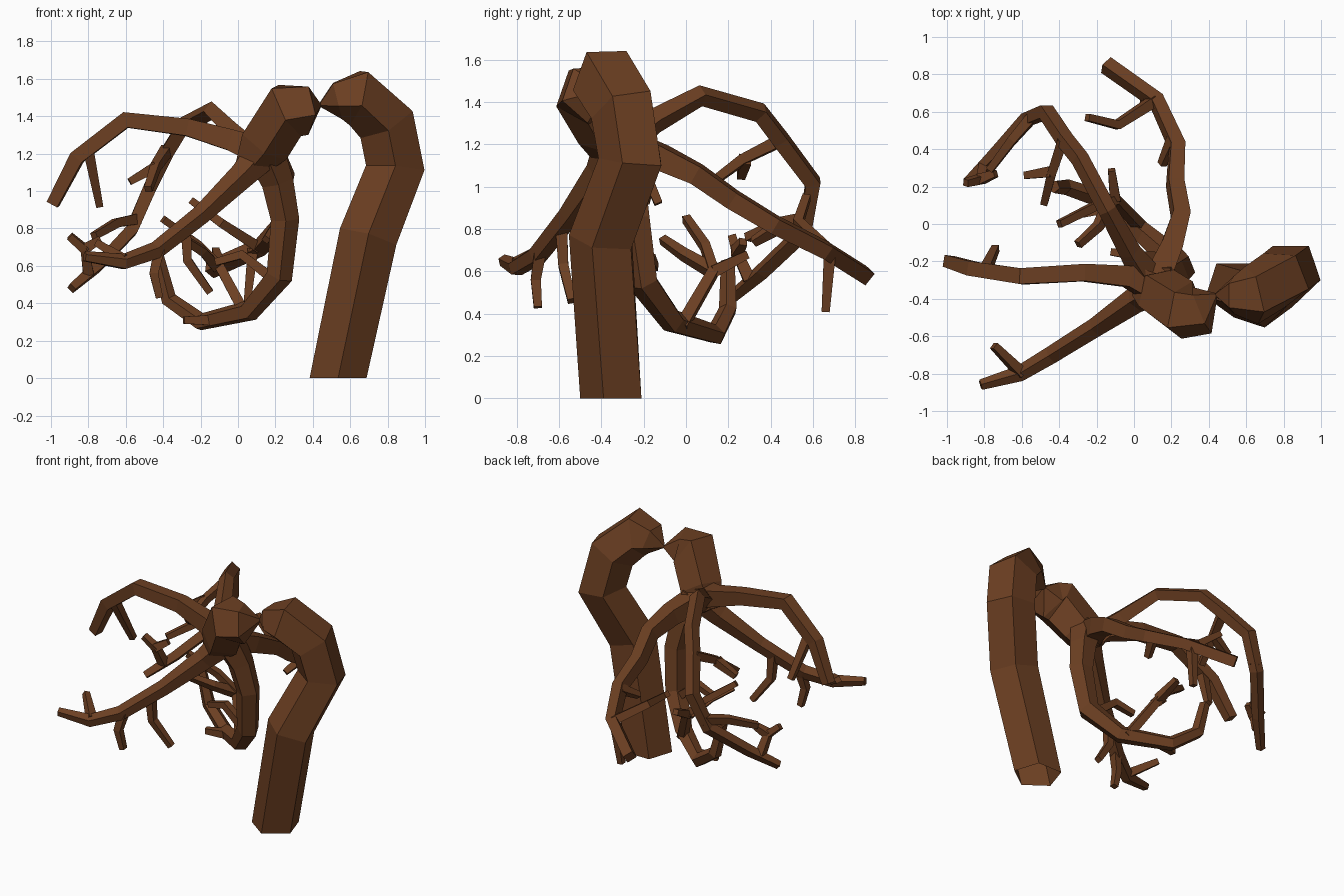
import bpy, bmesh, math
from mathutils import Vector

bark = bpy.data.materials.new("bark")
bark.diffuse_color = (0.15, 0.05, 0.016, 1)


def limb(name, pts, sides=4, phase=0.0, flat_base=False):
    """Faceted tapering tube; each point is (x, y, z, radius)."""
    P = [Vector(p[:3]) for p in pts]
    n = len(P)
    bm = bmesh.new()
    rings, prev, ref = [], None, None
    for i in range(n):
        a = (P[i] - P[max(i - 1, 0)]).normalized()
        b = (P[min(i + 1, n - 1)] - P[i]).normalized()
        t = (a + b).normalized()
        if i == 0 and flat_base:
            t = Vector((0, 0, 1))
        if prev is None:
            ref = Vector((0, -1, 0))
            if abs(t.y) > 0.8:
                ref = Vector((0, 0, 1))
        else:
            ref = prev.rotation_difference(t) @ ref
        ref = (ref - t * ref.dot(t)).normalized()
        side = t.cross(ref)
        prev = t
        ring = []
        for k in range(sides):
            w = phase + 2 * math.pi * k / sides
            ring.append(bm.verts.new(P[i] + pts[i][3] * (ref * math.cos(w) + side * math.sin(w))))
        rings.append(ring)
    for r, s in zip(rings, rings[1:]):
        for k in range(sides):
            j = (k + 1) % sides
            bm.faces.new((r[k], r[j], s[j], s[k]))
    if not flat_base:
        bm.faces.new(rings[0][::-1])
    bm.faces.new(rings[-1])
    bmesh.ops.recalc_face_normals(bm, faces=bm.faces)
    me = bpy.data.meshes.new(name)
    bm.to_mesh(me)
    bm.free()
    me.materials.append(bark)
    ob = bpy.data.objects.new(name, me)
    bpy.context.collection.objects.link(ob)
    return ob


# Arched trunk, pinched at the top of the arch, open at the foot
limb("trunk", [(.535, -.34, 0, .16), (.695, -.39, .75, .165), (.84, -.25, 1.12, .165),
               (.79, -.29, 1.37, .165), (.64, -.38, 1.51, .165), (.53, -.38, 1.49, .11),
               (.44, -.38, 1.46, .012), (.36, -.46, 1.44, .14),
               (.26, -.46, 1.44, .165), (.14, -.37, 1.25, .145), (.05, -.34, 1.12, .08)],
     5, 0, True)

# Main branches
q = math.pi / 4
limb("front_branch", [(.13, -.34, 1.2, .10), (.02, -.4, 1.08, .075), (-.2, -.55, .87, .055),
                      (-.44, -.7, .68, .05), (-.61, -.8, .62, .045), (-.82, -.86, .65, .03)], 5)
limb("left_branch", [(.1, -.34, 1.22, .10), (-.03, -.28, 1.27, .08), (-.27, -.26, 1.34, .065),
                     (-.6, -.28, 1.38, .06), (-.86, -.24, 1.18, .055), (-.99, -.2, .93, .045)], 4, q)
limb("back_branch", [(.08, -.3, 1.2, .09), (-.02, -.15, 1.31, .06), (-.14, .07, 1.43, .05),
                     (-.29, .35, 1.35, .05), (-.37, .45, 1.22, .05), (-.47, .6, 1.02, .05),
                     (-.57, .56, .79, .045), (-.75, .36, .6, .04), (-.89, .22, .48, .03)], 4, q)
limb("right_branch", [(.12, -.3, 1.2, .10), (.2, -.12, 1.14, .08), (.25, .05, 1.06, .065),
                      (.22, .22, .94, .06), (.23, .42, .82, .055), (.12, .66, .7, .05),
                      (-.15, .85, .58, .05)], 4, q)
limb("loop_branch", [(.14, -.32, 1.22, .11), (.21, -.27, 1.05, .09), (.25, -.24, .85, .08),
                     (.22, -.2, .55, .075), (.06, -.06, .36, .06), (-.2, .14, .3, .05),
                     (-.37, .2, .42, .045), (-.43, .2, .65, .035)], 5)

# Twigs: paths with shared start and end thickness
twigs = [
    [(-.42, -.69, .69), (-.45, -.71, .56), (-.42, -.7, .43)],
    [(-.28, -.59, .82), (-.27, -.58, .63), (-.15, -.54, .46)],
    [(-.6, -.8, .63), (-.75, -.65, .72)],
    [(-.8, -.26, 1.22), (-.74, -.13, .92)],
    [(-.38, .45, 1.22), (-.44, .27, 1.13), (-.48, .11, 1.01)],
    [(-.44, .28, 1.13), (-.58, .26, 1.05)],
    [(-.54, .58, .85), (-.65, .45, .83), (-.77, .29, .76)],
    [(-.8, .3, .56), (-.82, .24, .69), (-.9, .22, .76)],
    [(-.82, .24, .69), (-.74, .27, .74)],
    [(.11, .66, .7), (-.09, .53, .83), (-.25, .57, .95)],
    [(.08, .68, .69), (.05, .66, .41)],
    [(.21, .45, .82), (.15, .32, .74)],
    [(.04, -.02, .34), (-.1, .13, .6), (-.22, .09, .72), (-.4, 0, .85)],
    [(-.12, .13, .6), (-.19, -.01, .68), (-.3, -.11, .75)],
    [(-.1, .13, .6), (-.12, .29, .68)],
    [(-.12, .09, .31), (-.29, .05, .31)],
    [(.2, -.18, .52), (.02, -.17, .66), (-.12, -.15, .62)],
]
for i, path in enumerate(twigs):
    m = len(path) - 1
    limb(f"twig_{i + 1}", [(*p, .04 - .013 * k / m) for k, p in enumerate(path)], 4, q)
